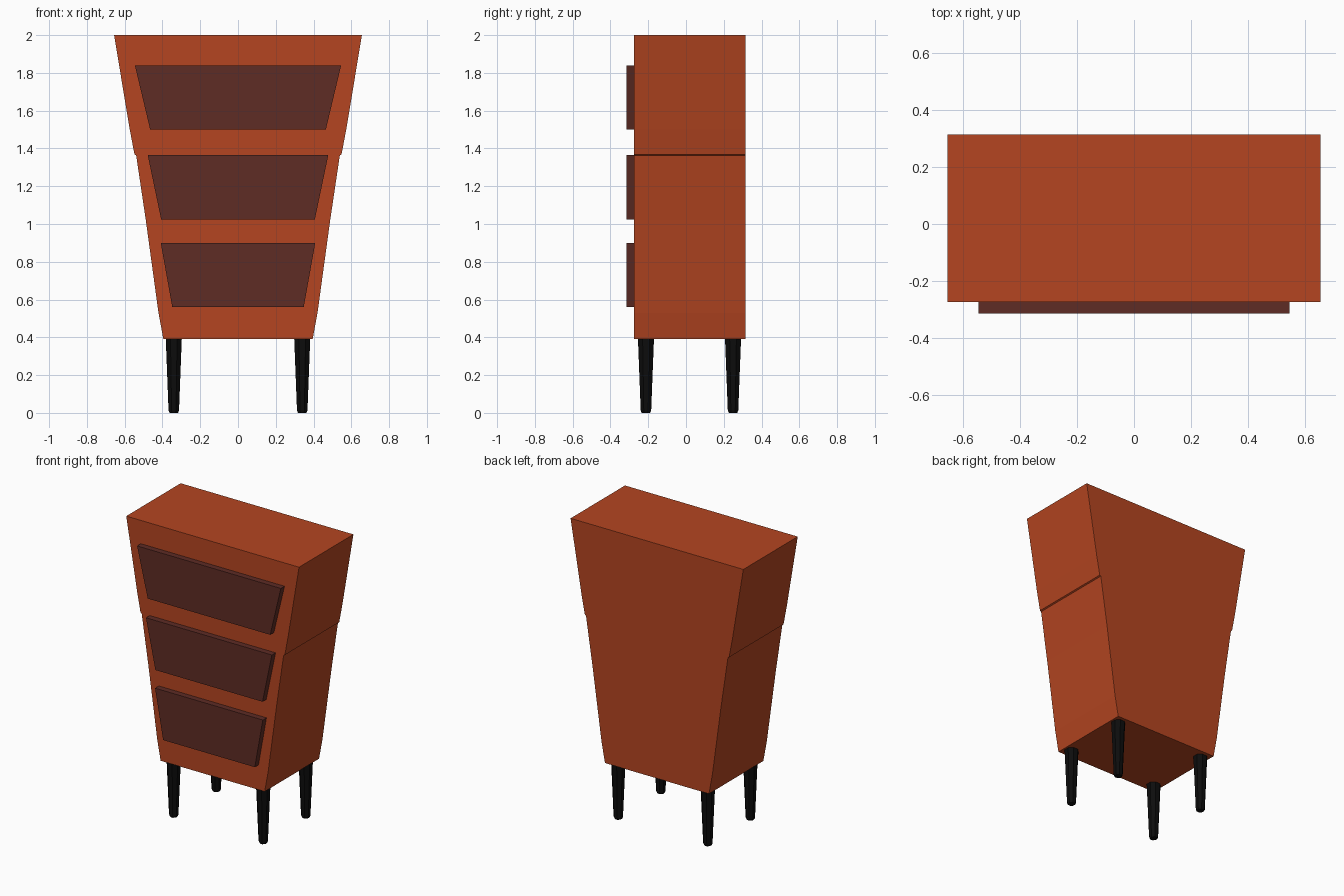
import bpy, bmesh, math

if "Cube" in bpy.data.objects:
    bpy.data.objects.remove(bpy.data.objects["Cube"])


def material(name, rgb):
    m = bpy.data.materials.new(name)
    m.diffuse_color = (*rgb, 1)
    m.use_nodes = True
    m.node_tree.nodes["Principled BSDF"].inputs["Base Color"].default_value = m.diffuse_color
    return m


orange = material("burnt orange", (0.46, 0.06, 0.015))
brown = material("dark brown", (0.112, 0.025, 0.018))
black = material("black", (0.004, 0.004, 0.004))


def finish(name, bm, mat):
    bmesh.ops.recalc_face_normals(bm, faces=bm.faces)
    me = bpy.data.meshes.new(name)
    bm.to_mesh(me)
    bm.free()
    me.materials.append(mat)
    ob = bpy.data.objects.new(name, me)
    bpy.context.collection.objects.link(ob)


def slab(name, half_profile, y0, y1, mat):
    """Mirror a (half width, z) profile in x and extrude it along y."""
    outline = half_profile + [(-x, z) for x, z in reversed(half_profile)]
    bm = bmesh.new()
    face = bm.faces.new([bm.verts.new((x, y0, z)) for x, z in outline])
    new = bmesh.ops.extrude_face_region(bm, geom=[face])["geom"]
    verts = [v for v in new if isinstance(v, bmesh.types.BMVert)]
    bmesh.ops.translate(bm, verts=verts, vec=(0, y1 - y0, 0))
    finish(name, bm, mat)


# Tapered cabinet with the small step in its sides
slab("cabinet", [(0.395, 0.39), (0.421, 0.53), (0.488, 1.02), (0.539, 1.363),
                 (0.548, 1.368), (0.573, 1.5), (0.656, 2.0)],
     -0.275, 0.315, orange)

# Drawer fronts: (bottom half width, top half width, bottom z)
for name, b, t, z in [("lower", 0.348, 0.409, 0.56),
                      ("middle", 0.407, 0.478, 1.025),
                      ("upper", 0.465, 0.546, 1.50)]:
    slab(name + "_drawer", [(b, z), (t, z + 0.34)], -0.315, -0.27, brown)

# Tapered legs with a slightly rounded foot: rings of (radius, z)
SIDES = 8
for side, x in (("left", -0.34), ("right", 0.34)):
    for end, y in (("front", -0.212), ("back", 0.249)):
        bm = bmesh.new()
        rings = []
        for r, z in ((0.024, 0.0), (0.030, 0.012), (0.046, 0.395)):
            angles = [(i + 0.5) * math.tau / SIDES for i in range(SIDES)]
            rings.append([bm.verts.new((x + r * math.cos(a), y + r * math.sin(a), z))
                          for a in angles])
        for lo, hi in zip(rings, rings[1:]):
            for i in range(SIDES):
                j = (i + 1) % SIDES
                bm.faces.new((lo[i], lo[j], hi[j], hi[i]))
        bm.faces.new(rings[0])
        bm.faces.new(rings[-1])
        finish(f"{end}_{side}_leg", bm, black)
